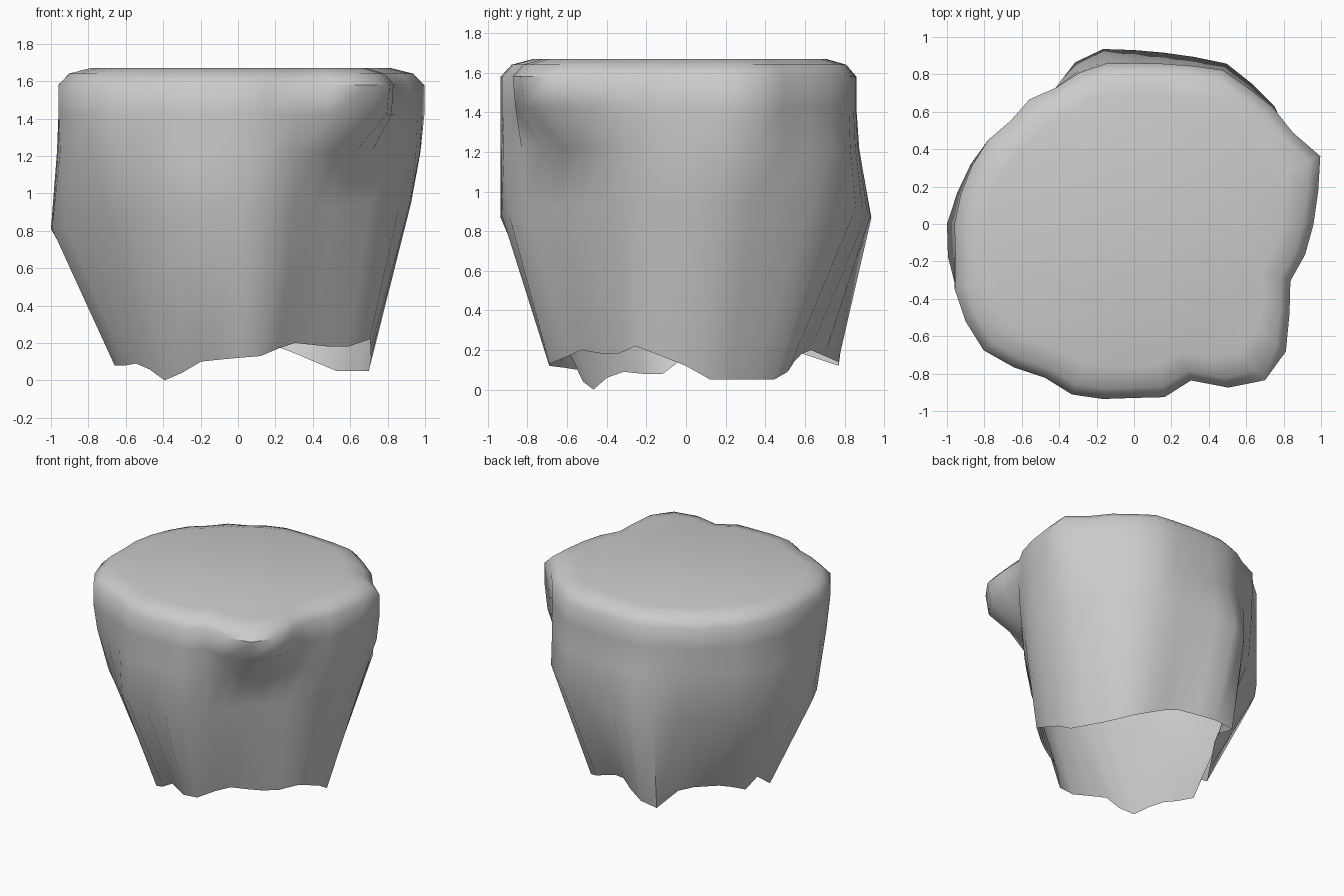
import bpy, bmesh
from math import radians, cos, sin

cube = bpy.data.objects.get("Cube")
if cube:
    bpy.data.objects.remove(cube)

# Plain stone colour
stone = bpy.data.materials.new("grey stone")
stone.use_nodes = True
colour = (0.6, 0.6, 0.6, 1)
stone.diffuse_color = colour
stone.node_tree.nodes["Principled BSDF"].inputs["Base Color"].default_value = colour

# Radii in hundredths, counter-clockwise from +x in equal steps
brow = [96, 100, 106, 98, 97, 95, 95, 90, 87, 86, 87, 86,
        84, 87, 86, 90, 92, 94, 96, 97, 102, 104, 105, 100,
        95, 97, 95, 93, 94, 89, 101, 109, 106, 96, 89, 93]
belly = [92, 94, 95, 95, 98, 98, 99, 95, 93, 93, 95, 92,
         84, 84, 86, 90, 93, 96, 100, 101, 98, 94, 91, 90,
         93, 97, 95, 93, 91, 86, 81, 79, 79, 81, 84, 88]
foot = [71, 71, 68, 67, 69, 67, 63, 62, 64, 70, 78, 82,
        65, 59, 57, 57, 58, 61, 63, 67, 64, 63, 62, 61,
        60, 58, 62, 69, 70, 63, 61, 62, 64, 68, 75, 72]
# Heights of the ragged lower edge
hem = [12, 5, 5, 5, 5, 9, 14, 18, 20, 17, 14, 12,
       19, 19, 18, 17, 14, 10, 17, 8, 8, 9, 6, 0,
       4, 10, 11, 12, 13, 17, 20, 19, 18, 18, 22, 17]
count = len(brow)
undercut = range(30, 34)  # steps below the overhanging lip


def angle(i):
    return radians(360 * i / count)


def ring(bm, radius, height):
    """One loop of vertices; radius and height are functions of the index."""
    loop = []
    for i in range(count):
        a, r = angle(i), radius(i) / 100
        loop.append(bm.verts.new((r * cos(a), r * sin(a), height(i))))
    return loop


def blend(t, under):
    """Radius between belly and brow, with its own share under the lip."""
    def radius(i):
        share = under if i in undercut else t
        return belly[i] + (brow[i] - belly[i]) * share
    return radius


def flat(z):
    return lambda i: z


# Hollow rock shell: ragged foot, tilted belly, overhanging brow, flat top
bm = bmesh.new()
rings = [
    ring(bm, lambda i: foot[i], lambda i: hem[i] / 100),
    ring(bm, blend(0, 0), lambda i: 0.88 + 0.07 * cos(angle(i))),
    ring(bm, blend(0.8, 0.1), flat(1.22)),
    ring(bm, blend(1, 0.92), flat(1.42)),
    ring(bm, blend(1, 1), flat(1.58)),
    ring(bm, lambda i: brow[i] * 0.94, flat(1.64)),
    ring(bm, lambda i: brow[i] * 0.82, flat(1.67)),
]
for low, high in zip(rings, rings[1:]):
    for i in range(count):
        j = (i + 1) % count
        bm.faces.new((low[i], low[j], high[j], high[i]))
bm.faces.new(rings[-1])

mesh = bpy.data.meshes.new("rock_shell")
bm.to_mesh(mesh)
bm.free()
mesh.materials.append(stone)
rock = bpy.data.objects.new("rock_shell", mesh)
bpy.context.collection.objects.link(rock)

# Soft shading that keeps the broken edges crisp
bpy.ops.object.select_all(action="DESELECT")
rock.select_set(True)
bpy.context.view_layer.objects.active = rock
bpy.ops.object.shade_smooth_by_angle(angle=radians(50))
